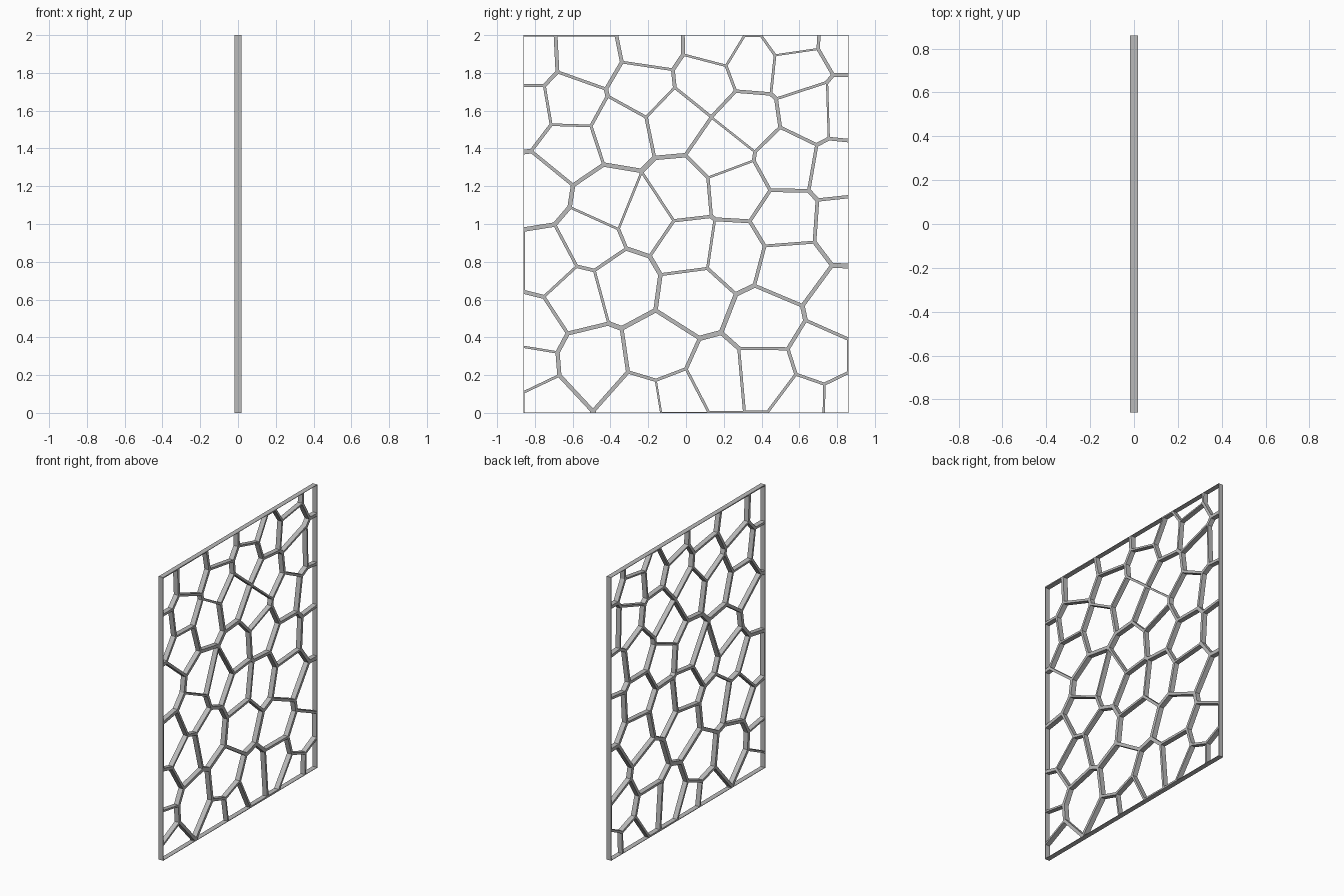
import bpy
import bmesh
from mathutils import Vector

HALF_WIDTH, HEIGHT, DEPTH = 0.86, 2.0, 0.035
OPENING = 0.94      # size of each opening relative to its cell
MIN_BORDER = 0.003  # thinnest outer frame

# Cell centres (y, z), row by row from the top
CENTRES = [
    (-.854, 1.872), (-.515, 1.889), (-.191, 1.955), (.158, 1.962), (.348, 1.847),
    (.557, 1.993), (.849, 1.976), (-.854, 1.593), (-.605, 1.636), (-.226, 1.72),
    (.104, 1.755), (-.056, 1.556), (.324, 1.548), (.582, 1.822), (.656, 1.596),
    (.847, 1.602), (-.35, 1.495), (-.612, 1.409), (-.801, 1.177), (.194, 1.384),
    (.531, 1.337), (.816, 1.287), (-.022, 1.166), (-.413, 1.116), (-.218, 1.037),
    (.266, 1.191), (.528, 1.018), (.847, .996), (-.502, .919), (-.739, .793),
    (-.574, .614), (-.338, .678), (.011, .882), (.246, .847), (.547, .768),
    (.829, .561), (.045, .625), (.424, .476), (-.825, .45), (-.859, .243),
    (-.756, .025), (-.491, .272), (-.147, .322), (-.231, .041), (-.051, .07),
    (.164, .182), (.421, .205), (.713, .298), (.627, .05), (.834, .046),
]


def clip(polygon, point, normal):
    """Keep the part of a convex polygon behind a line."""
    kept = []
    for i, a in enumerate(polygon):
        b = polygon[(i + 1) % len(polygon)]
        da, db = (a - point).dot(normal), (b - point).dot(normal)
        if da <= 0:
            kept.append(a)
        if (da < 0 < db) or (db < 0 < da):
            kept.append(a.lerp(b, da / (da - db)))
    return kept


def cell_outline(centre, centres):
    """Region of the panel nearer to this centre than to any other."""
    outline = [Vector((-HALF_WIDTH, 0)), Vector((HALF_WIDTH, 0)),
               Vector((HALF_WIDTH, HEIGHT)), Vector((-HALF_WIDTH, HEIGHT))]
    for other in centres:
        if other is not centre:
            outline = clip(outline, (centre + other) / 2, other - centre)
    return outline


def opening_corner(corner, centre):
    """Shrink a corner toward the cell centre, staying inside the frame."""
    p = centre.lerp(corner, OPENING)
    side = HALF_WIDTH - MIN_BORDER
    return Vector((max(-side, min(side, p.x)),
                   max(MIN_BORDER, min(HEIGHT - MIN_BORDER, p.y))))


def make_material(name, colour):
    material = bpy.data.materials.new(name)
    material.use_nodes = True
    material.diffuse_color = colour
    material.node_tree.nodes["Principled BSDF"].inputs["Base Color"].default_value = colour
    return material


default_cube = bpy.data.objects.get("Cube")
if default_cube:
    bpy.data.objects.remove(default_cube, do_unlink=True)

# Flat net: a ring of quads around every opening
bm = bmesh.new()
centres = [Vector(c) for c in CENTRES]
for centre in centres:
    outline = cell_outline(centre, centres)
    hole = [opening_corner(p, centre) for p in outline]
    outer, inner = [[bm.verts.new((-DEPTH / 2, p.x, p.y)) for p in loop]
                    for loop in (outline, hole)]
    for i in range(len(outer)):
        j = (i + 1) % len(outer)
        bm.faces.new((outer[i], outer[j], inner[j], inner[i]))
bmesh.ops.remove_doubles(bm, verts=bm.verts[:], dist=0.0001)

# Thicken the net into a solid panel
extruded = bmesh.ops.extrude_face_region(bm, geom=bm.faces[:], use_keep_orig=True)
moved = [g for g in extruded["geom"] if isinstance(g, bmesh.types.BMVert)]
bmesh.ops.translate(bm, verts=moved, vec=(DEPTH, 0, 0))
bmesh.ops.recalc_face_normals(bm, faces=bm.faces[:])

mesh = bpy.data.meshes.new("cell_panel")
bm.to_mesh(mesh)
bm.free()
mesh.materials.append(make_material("light_grey", (0.5, 0.5, 0.5, 1)))
panel = bpy.data.objects.new("cell_panel", mesh)
bpy.context.collection.objects.link(panel)
